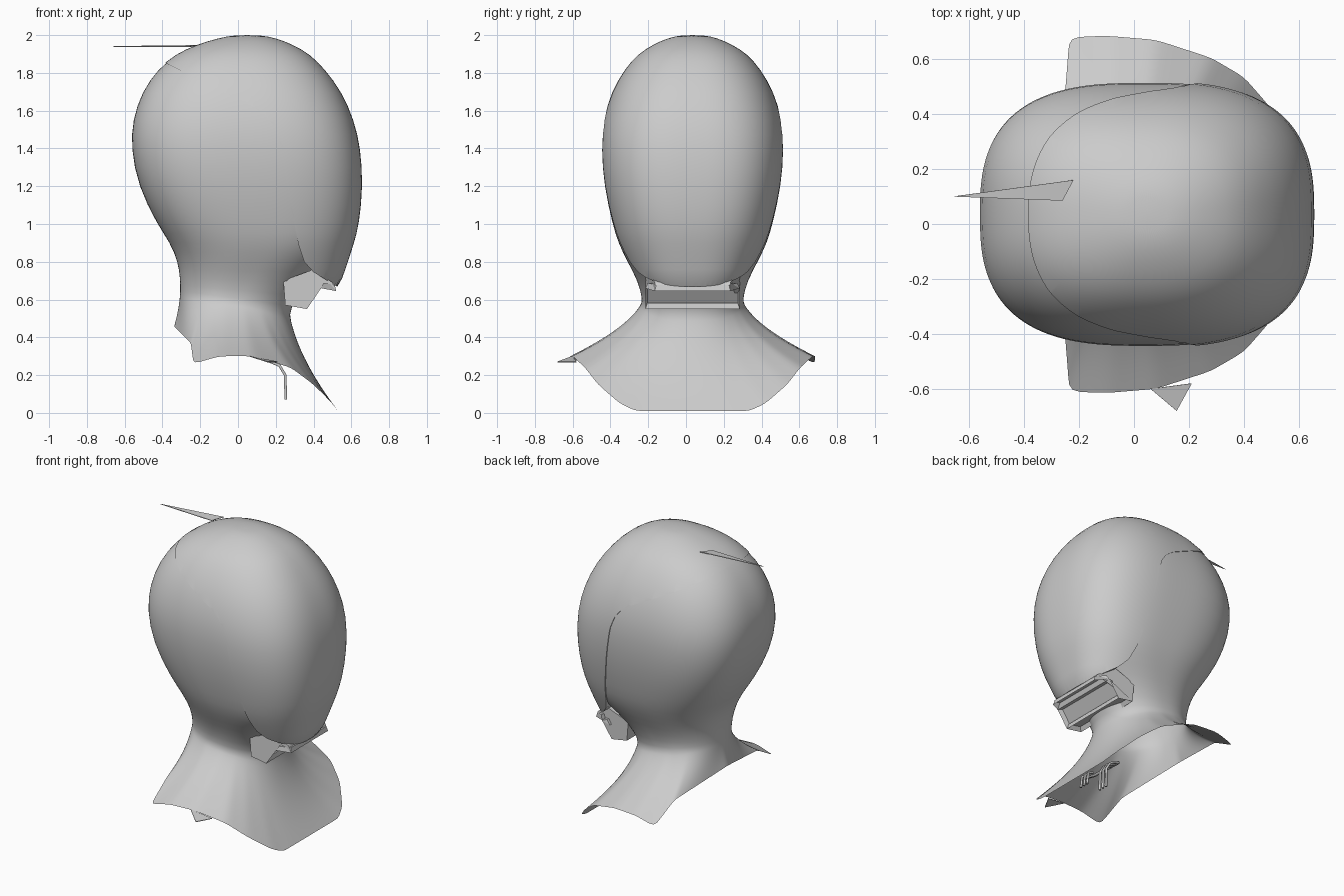
import bpy, bmesh, math
from mathutils import Vector

if bpy.data.objects.get("Cube"):
    bpy.data.objects.remove(bpy.data.objects["Cube"])

grey = bpy.data.materials.new("plain_grey")
grey.use_nodes = True
colour = (0.6, 0.6, 0.6, 1)
grey.diffuse_color = colour
grey.node_tree.nodes["Principled BSDF"].inputs["Base Color"].default_value = colour

MID = 0.035     # symmetry plane of the head in y
COLS = 80       # columns around the head


def finish(name, bm):
    bmesh.ops.recalc_face_normals(bm, faces=bm.faces)
    mesh = bpy.data.meshes.new(name)
    bm.to_mesh(mesh)
    bm.free()
    mesh.materials.append(grey)
    ob = bpy.data.objects.new(name, mesh)
    bpy.context.collection.objects.link(ob)
    return ob


def activate(ob):
    bpy.ops.object.select_all(action='DESELECT')
    ob.select_set(True)
    bpy.context.view_layer.objects.active = ob


def smooth(ob):
    activate(ob)
    bpy.ops.object.shade_smooth_by_angle(angle=math.radians(35))


def apply(ob, kind, **settings):
    activate(ob)
    mod = ob.modifiers.new(kind.lower(), kind)
    for key, value in settings.items():
        setattr(mod, key, value)
    bpy.ops.object.modifier_apply(modifier=mod.name)


def ring(z_back, z_front, back, front, half, power, inset=0):
    """Superellipse section, tilted from back to front."""
    mid, reach = (front + back) / 2, (front - back) / 2
    points = []
    for i in range(COLS):
        a = math.tau * i / COLS
        c, s = math.cos(a), math.sin(a)
        u = math.copysign(abs(c) ** (2 / power), c)
        v = math.copysign(abs(s) ** (2 / power), s)
        z = z_back + (z_front - z_back) * (u + 1) / 2
        points.append(Vector((mid + u * (reach - inset), MID + v * (half - inset), z)))
    return points


def loft(name, rings, closed):
    bm = bmesh.new()
    rows = [[bm.verts.new(p) for p in r] for r in rings]
    for upper, lower in zip(rows, rows[1:]):
        for i in range(COLS):
            j = (i + 1) % COLS
            bm.faces.new((upper[i], upper[j], lower[j], lower[i]))
    ends = [rows[0], rows[-1]] if closed else [rows[0]]
    for row in ends:
        bm.faces.new(row)
    return finish(name, bm)


def prism(name, outline, low, high):
    """Extrude an x-z outline along y."""
    bm = bmesh.new()
    face = bm.faces.new([bm.verts.new((x, low, z)) for x, z in outline])
    out = bmesh.ops.extrude_face_region(bm, geom=[face])
    verts = [g for g in out["geom"] if isinstance(g, bmesh.types.BMVert)]
    bmesh.ops.translate(bm, verts=verts, vec=(0, high - low, 0))
    return finish(name, bm)


def blend(keys, t):
    """Linear interpolation along (t, point) keys."""
    for (t0, a), (t1, b) in zip(keys, keys[1:]):
        if t <= t1 + 1e-6:
            return Vector(a).lerp(Vector(b), (t - t0) / (t1 - t0))


# Head sections: height, back x, front x, half width, roundness
cranium = [
    (2.0, -.02, .12, .06, 2.1), (1.985, -.1, .2, .13, 2.2),
    (1.95, -.22, .29, .21, 2.3), (1.9, -.33, .38, .29, 2.4),
    (1.82, -.43, .46, .36, 2.5), (1.7, -.515, .55, .43, 2.6),
    (1.55, -.565, .615, .475, 2.7), (1.4, -.573, .65, .49, 2.8),
    (1.2, -.535, .662, .475, 2.8), (1.0, -.435, .642, .43, 2.7),
    (.9, -.365, .615, .4, 2.6)]
chin = [(.8, -.32, .582, .355, 2.6), (.72, -.31, .555, .32, 2.6), (.6, -.3, .51, .26, 2.6)]
neck = [(.8, .8, -.318, .5, .345, 2.4), (.71, .69, -.306, .37, .29, 2.3),
        (.64, .55, -.306, .268, .262, 2.2)]

# Lower edge of the cape, from front centre round to back centre
rim = [(0, (.53, 0, .01)), (.15, (.53, .3, .01)), (.2, (.5, .385, .05)),
       (.275, (.4, .5, .15)), (.35, (.28, .57, .24)), (.45, (.08, .635, .3)),
       (.55, (-.1, .65, .3)), (.6, (-.235, .645, .26)),
       (.7, (-.25, .45, .37)), (1, (-.34, 0, .46))]

# Hood: skull, neck and flared cape in one surface
rings = [ring(z, z, b, f, h, n, inset=.006) for z, b, f, h, n in cranium]
rings += [ring(*section) for section in neck]
collar = rings[-1]
edge = []
for i in range(COLS):
    side = 1 if i <= COLS / 2 else -1
    p = blend(rim, min(i, COLS - i) / (COLS / 2))
    edge.append(Vector((p.x, MID + side * p.y, p.z)))
for step in range(1, 9):
    t = step / 8
    row = []
    for start, end in zip(collar, edge):
        pull = start.lerp(end, .13)
        pull.z = start.z + (end.z - start.z) * .45
        row.append(start * (1 - t) ** 2 + pull * 2 * t * (1 - t) + end * t * t)
    rings.append(row)
hood = loft("hood_and_cape", rings, closed=False)
apply(hood, 'SUBSURF', levels=1)
smooth(hood)

# Face mask: front of the head, trimmed along the seam
mask = loft("face_mask", [ring(z, z, b, f, h, n) for z, b, f, h, n in cranium + chin], closed=True)
apply(mask, 'SUBSURF', levels=1)
seam = [(-.45, 1.885), (0, 1.66), (.09, 1.615), (.15, 1.57), (.19, 1.52), (.22, 1.44),
        (.27, 1.15), (.32, .89), (.35, .8), (.4, .745), (.53, .665),
        (.9, .5), (.9, 2.2), (-.45, 2.2)]
cutter = prism("seam_cutter", seam, -1, 1)
apply(mask, 'BOOLEAN', operation='INTERSECT', solver='EXACT', object=cutter)
bpy.data.objects.remove(cutter)
smooth(mask)

# Jaw guard under the mask, with recessed lower panels
jaw = prism("jaw_guard", [(.4, .76), (.5, .69), (.52, .645), (.44, .66), (.365, .55),
                          (.25, .57), (.24, .7)], MID - .25, MID + .25)
bm = bmesh.new()
bm.from_mesh(jaw.data)
for v in bm.verts:
    if v.co.x > .45:
        v.co.y = MID + (v.co.y - MID) * .8
bm.normal_update()
panels = [f for f in bm.faces if f.normal.z < -.3 and abs(f.normal.y) < .5]
bmesh.ops.inset_individual(bm, faces=panels, thickness=.015, depth=-.03)
bm.to_mesh(jaw.data)
bm.free()


def shard(name, corners):
    bm = bmesh.new()
    bm.faces.new([bm.verts.new(c) for c in corners])
    ob = finish(name, bm)
    apply(ob, 'SOLIDIFY', thickness=.004, offset=0)


# Loose pointed scraps at the crown and the cape edge
shard("crown_spike", [(-.66, .1, 1.94), (-.26, .085, 1.938), (-.22, .16, 1.945)])
shard("cape_point", [(.06, -.6, .3), (.155, -.68, .27), (.21, -.58, .27)])


def cord(name, points, radius):
    curve = bpy.data.curves.new(name, 'CURVE')
    curve.dimensions = '3D'
    curve.bevel_depth = radius
    curve.bevel_resolution = 1
    curve.use_fill_caps = True
    line = curve.splines.new('POLY')
    line.points.add(len(points) - 1)
    for target, p in zip(line.points, points):
        target.co = (*p, 1)
    curve.materials.append(grey)
    bpy.context.collection.objects.link(bpy.data.objects.new(name, curve))


# Hanging cords beneath the cape
for k in range(3):
    y = k * .03 - .03
    cord(f"front_cord_{k}", [(.15, y, .28), (.22, y, .25), (.25, y, .2), (.253, y, .07)], .008)
    cord(f"side_cord_{k}", [(.08, y - .33, .38), (.12, y - .33, .36), (.13, y - .33, .28)], .008)
cord("cord_bar", [(.15, .03, .28), (.15, -.2, .29), (.08, -.36, .37)], .01)
